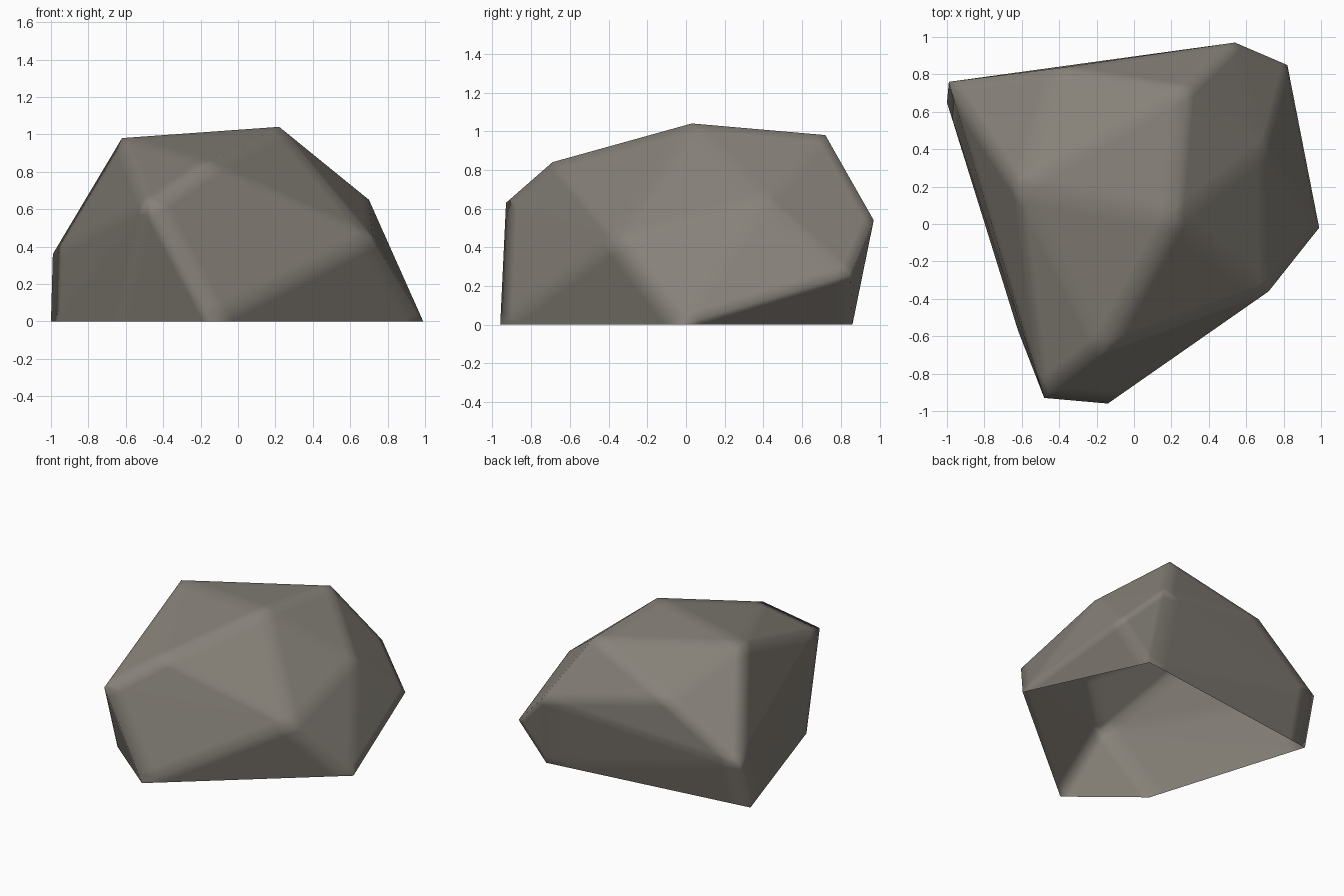
import bpy
import bmesh

if "Cube" in bpy.data.objects:
    bpy.data.objects.remove(bpy.data.objects["Cube"])

# Corner points of the boulder: ground ring, flanks, crown
ground = [(.99, -.02, 0), (.58, .86, 0), (-1, .65, 0), (-.62, -.57, 0), (-.14, -.96, 0)]
flanks = [(.72, -.36, .44), (.70, .41, .65), (.82, .85, .26), (.54, .97, .54),
          (-.43, .83, .735), (-.99, .76, .36), (-.48, -.93, .63)]
crown = [(.22, .03, 1.04), (.28, .72, .98), (-.62, .20, .98), (-.17, -.69, .84)]

# Faceted rock shell wrapped around the corners
bm = bmesh.new()
for co in ground + flanks + crown:
    bm.verts.new(co)
bmesh.ops.convex_hull(bm, input=bm.verts[:])

# The underside is open
under = [f for f in bm.faces if all(v.co.z < .001 for v in f.verts)]
bmesh.ops.delete(bm, geom=under, context='FACES')
bmesh.ops.recalc_face_normals(bm, faces=bm.faces[:])
if sum(f.normal.z * f.calc_area() for f in bm.faces) < 0:
    bmesh.ops.reverse_faces(bm, faces=bm.faces[:])

# Fine flat subdivision keeps facets flat and softens shading only at the ridges
bmesh.ops.subdivide_edges(bm, edges=bm.edges[:], cuts=9, use_grid_fill=True)
for f in bm.faces:
    f.smooth = True

mesh = bpy.data.meshes.new("boulder")
bm.to_mesh(mesh)
bm.free()
boulder = bpy.data.objects.new("boulder", mesh)
bpy.context.collection.objects.link(boulder)

# Warm grey stone
stone = bpy.data.materials.new("warm grey stone")
stone.diffuse_color = (.24, .22, .19, 1)
stone.use_nodes = True
stone.node_tree.nodes["Principled BSDF"].inputs["Base Color"].default_value = stone.diffuse_color
mesh.materials.append(stone)
